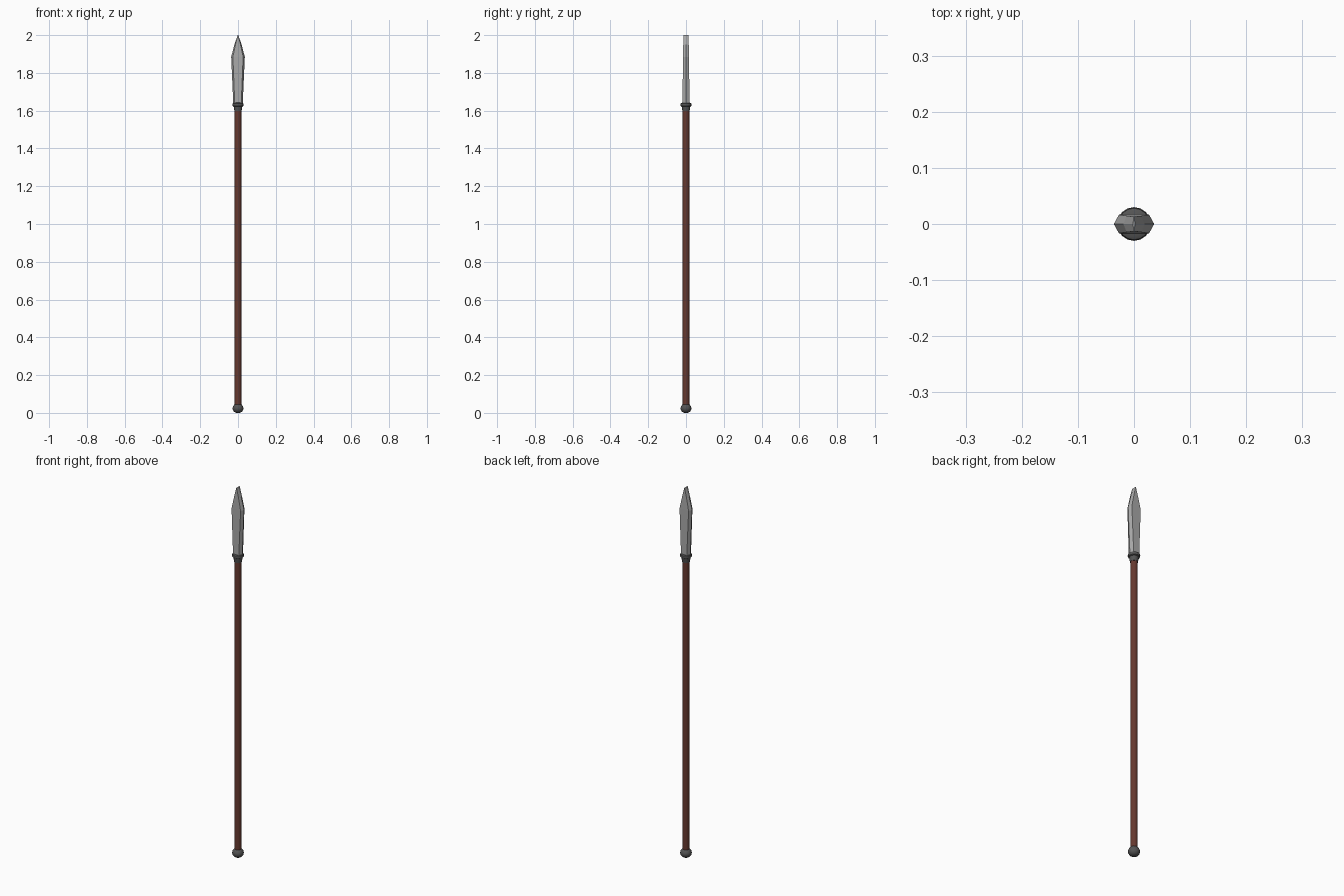
import bpy, bmesh
from math import cos, sin, pi

if "Cube" in bpy.data.objects:
    bpy.data.objects.remove(bpy.data.objects["Cube"])


def material(name, rgb):
    m = bpy.data.materials.new(name)
    m.diffuse_color = (*rgb, 1)
    m.use_nodes = True
    m.node_tree.nodes["Principled BSDF"].inputs["Base Color"].default_value = m.diffuse_color
    return m


def loft(name, rings, mat, smooth=False):
    """Skin a stack of closed rings and cap both ends."""
    bm = bmesh.new()
    loops = [[bm.verts.new(p) for p in ring] for ring in rings]
    n = len(loops[0])
    for a, b in zip(loops, loops[1:]):
        for i in range(n):
            j = (i + 1) % n
            bm.faces.new((a[i], a[j], b[j], b[i]))
    bm.faces.new(loops[0][::-1])
    bm.faces.new(loops[-1])
    bmesh.ops.recalc_face_normals(bm, faces=bm.faces)
    me = bpy.data.meshes.new(name)
    bm.to_mesh(me)
    bm.free()
    me.materials.append(mat)
    ob = bpy.data.objects.new(name, me)
    bpy.context.collection.objects.link(ob)
    if smooth:
        bpy.ops.object.select_all(action='DESELECT')
        ob.select_set(True)
        bpy.context.view_layer.objects.active = ob
        bpy.ops.object.shade_smooth_by_angle(angle=pi / 5)
    return ob


def circle(r, z, n=16):
    return [(r * cos(2 * pi * i / n), r * sin(2 * pi * i / n), z) for i in range(n)]


def hexagon(w, flat, t, z):
    return [(w, 0, z), (flat, t, z), (-flat, t, z),
            (-w, 0, z), (-flat, -t, z), (flat, -t, z)]


wood = material("wood", (0.13, 0.04, 0.028))
iron = material("dark_iron", (0.09, 0.09, 0.09))
steel = material("steel", (0.4, 0.4, 0.4))

# Long round shaft
loft("shaft", [circle(0.0175, 0.02), circle(0.0175, 1.61)], wood, True)

# Rounded butt cap
cap = [(0.010, 0.0), (0.021, 0.006), (0.027, 0.015), (0.029, 0.024),
       (0.027, 0.033), (0.021, 0.042), (0.017, 0.046)]
loft("butt_cap", [circle(r, z) for r, z in cap], iron, True)

# Flared socket with a rim
socket = [(0.019, 1.597), (0.023, 1.622), (0.028, 1.625), (0.030, 1.631),
          (0.028, 1.639), (0.022, 1.642)]
loft("socket", [circle(r, z) for r, z in socket], iron, True)

# Flat-faced blade with bevelled edges and a chisel tip
blade = [(0.025, 0.017, 0.018, 1.635), (0.036, 0.027, 0.0165, 1.885),
         (0.019, 0.013, 0.0145, 1.95), (0.0015, 0.001, 0.013, 2.0)]
loft("blade", [hexagon(*s) for s in blade], steel)
